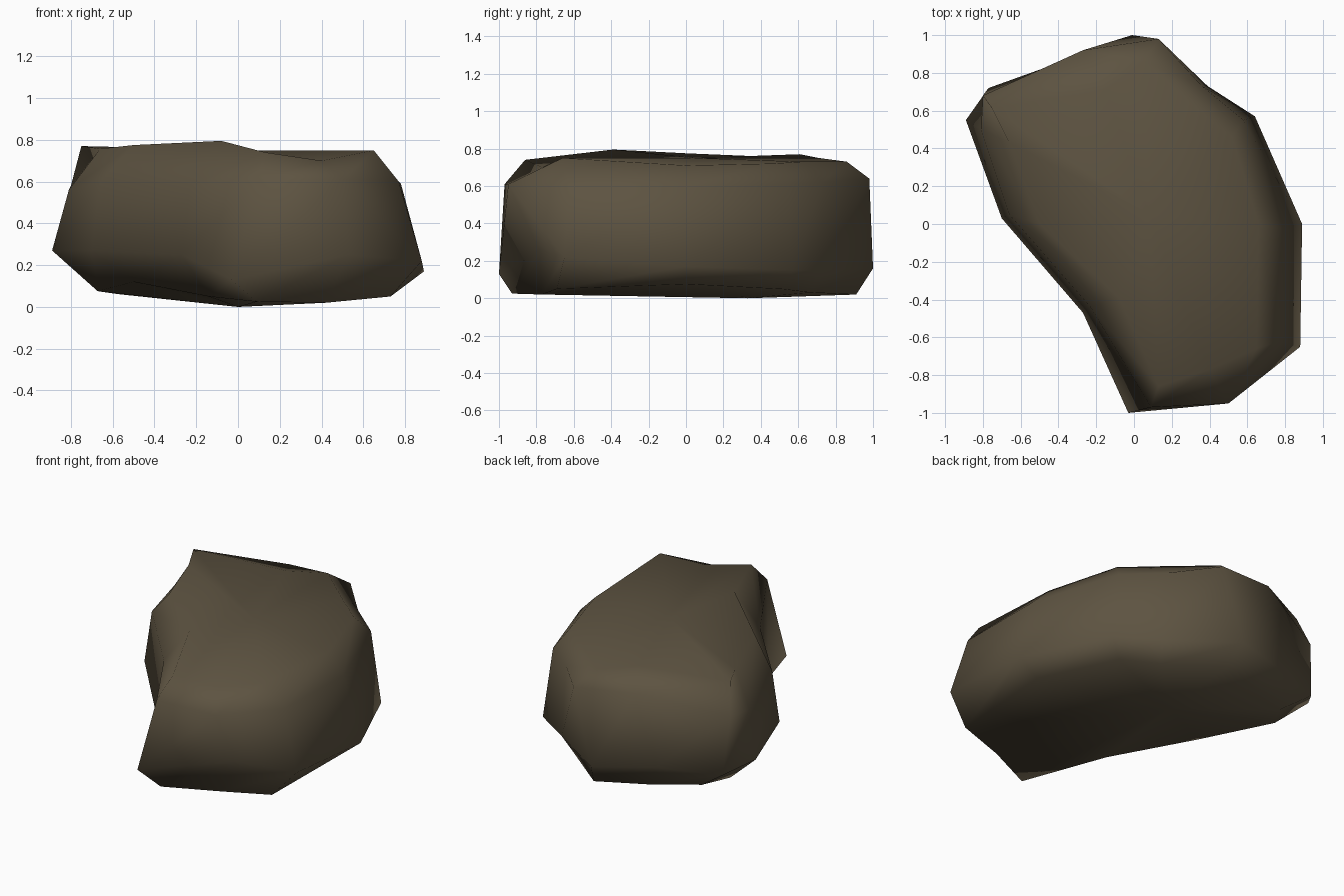
import bpy, bmesh

if "Cube" in bpy.data.objects:
    bpy.data.objects.remove(bpy.data.objects["Cube"])

# Rings run counter-clockwise from +x: widest ring, shoulder, top rim
WAIST = [(.89, 0, .17), (.64, .57, .15), (.39, .73, .15), (-.01, 1, .16),
         (-.38, .86, .2), (-.77, .72, .2), (-.89, .55, .27), (-.70, .03, .27),
         (-.27, -.47, .25), (-.03, -1, .13), (.53, -.78, .25), (.88, -.65, .22)]
SHOULDER = [(.78, -.02, .59), (.58, .55, .61), (.36, .73, .62), (.13, .98, .64),
            (-.27, .92, .68), (-.80, .68, .58), (-.81, .5, .56), (-.66, .05, .6),
            (-.23, -.44, .58), (.09, -.97, .61), (.50, -.95, .61), (.77, -.62, .60)]
RIM = [(.66, 0, .71), (.52, .46, .72), (.32, .62, .73), (.05, .86, .73),
       (-.15, .71, .75), (-.75, .61, .77), (-.66, .43, .757), (-.50, .0, .775),
       (-.08, -.39, .795), (.13, -.86, .74), (.4, -.77, .70), (.65, -.66, .75)]
# Underside ring is the waist pulled inward, with a deeper undercut at the front
BASE = [(x * .8 + .04, y * .91, .02 + .07 * x * x) for x, y, z in WAIST]
BASE[7:] = [(-.5, 0, .12), (-.14, -.42, .05), (.09, -.93, .025),
            (.42, -.77, .02), (.73, -.69, .05)]
# Wall quads (strip, column) that are split by a crease
CREASED = {(1, 10), (2, 3)}

bm = bmesh.new()
rings = [[bm.verts.new(p) for p in ring] for ring in (BASE, WAIST, SHOULDER, RIM)]
n = len(WAIST)

# Side walls
for s, (low, high) in enumerate(zip(rings, rings[1:])):
    for i in range(n):
        j = (i + 1) % n
        if (s, i) in CREASED:
            bm.faces.new((low[i], low[j], high[i]))
            bm.faces.new((low[j], high[j], high[i]))
        else:
            bm.faces.new((low[i], low[j], high[j], high[i]))

# Top and underside
top = bm.verts.new((.08, .05, .75))
bottom = bm.verts.new((0, .33, 0))
for i in range(n):
    j = (i + 1) % n
    bm.faces.new((rings[-1][i], rings[-1][j], top))
    bm.faces.new((rings[0][j], rings[0][i], bottom))
bmesh.ops.recalc_face_normals(bm, faces=bm.faces)
for f in bm.faces:
    f.smooth = True

mesh = bpy.data.meshes.new("rock")
bm.to_mesh(mesh)
bm.free()

stone = bpy.data.materials.new("brown stone")
stone.diffuse_color = (.11, .087, .053, 1)
stone.use_nodes = True
stone.node_tree.nodes["Principled BSDF"].inputs["Base Color"].default_value = stone.diffuse_color
mesh.materials.append(stone)
rock = bpy.data.objects.new("rock", mesh)
bpy.context.collection.objects.link(rock)
